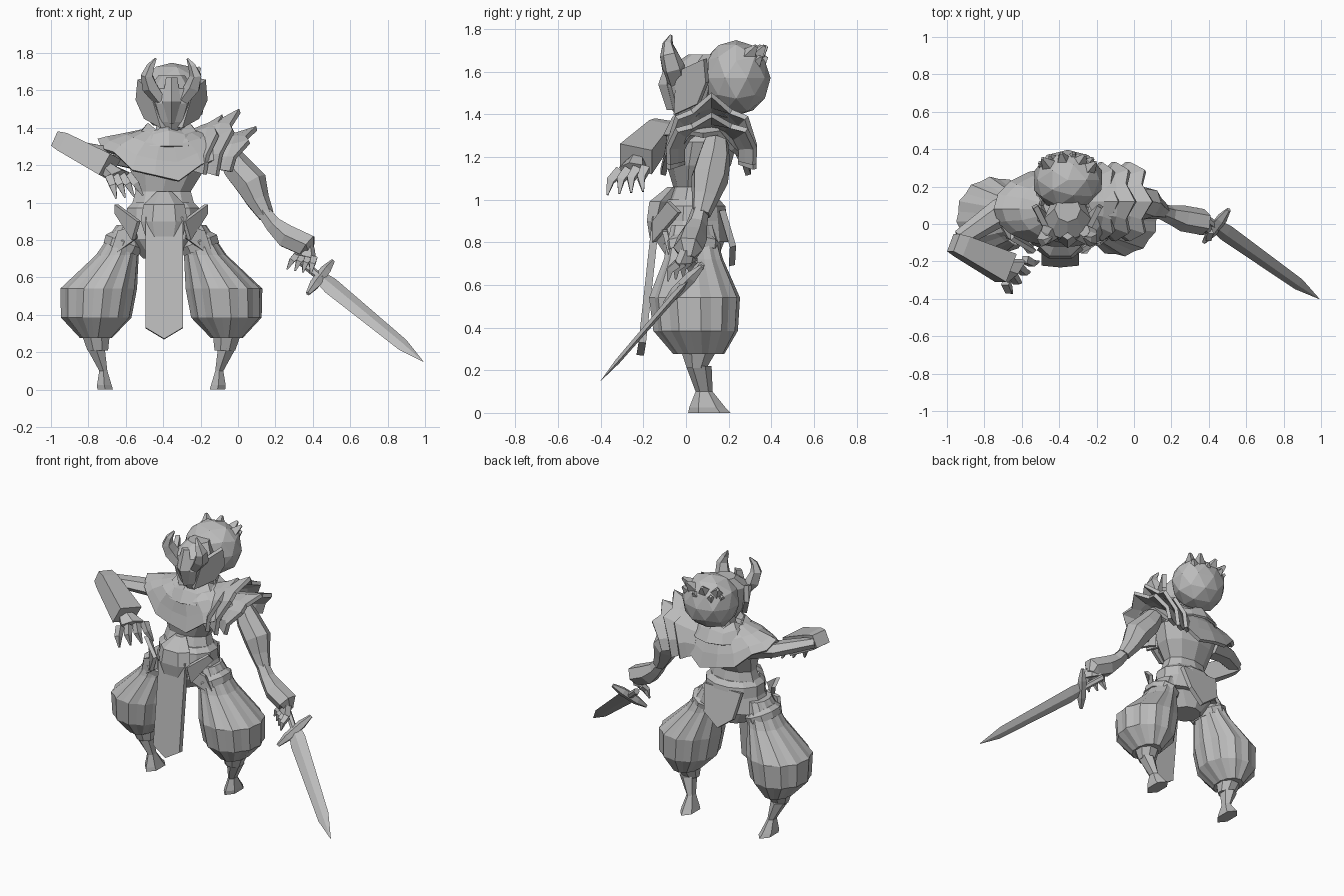
import bpy, bmesh, random
from math import sin, cos, pi, radians
from mathutils import Vector

random.seed(4)
cube = bpy.data.objects.get("Cube")
if cube:
    bpy.data.objects.remove(cube)

stone = bpy.data.materials.new("stone grey")
stone.use_nodes = True
colour = (0.5, 0.5, 0.5, 1)
stone.diffuse_color = colour
stone.node_tree.nodes["Principled BSDF"].inputs["Base Color"].default_value = colour
MIDDLE = -0.41
HEAD = -0.355


def finish(name, bm, thickness=0):
    bmesh.ops.recalc_face_normals(bm, faces=bm.faces)
    mesh = bpy.data.meshes.new(name)
    bm.to_mesh(mesh)
    bm.free()
    mesh.materials.append(stone)
    obj = bpy.data.objects.new(name, mesh)
    bpy.context.collection.objects.link(obj)
    if thickness:
        solid = obj.modifiers.new("thickness", "SOLIDIFY")
        solid.thickness = thickness
        solid.offset = 0
    return obj


def surface(name, rows, closed=True, caps=True, thickness=0):
    """Quads between rows of points."""
    bm = bmesh.new()
    grid = [[bm.verts.new(p) for p in row] for row in rows]
    count = len(rows[0])
    for low, high in zip(grid, grid[1:]):
        for i in range(count if closed else count - 1):
            j = (i + 1) % count
            bm.faces.new((low[i], low[j], high[j], high[i]))
    if caps:
        bm.faces.new(grid[0])
        bm.faces.new(grid[-1])
    return finish(name, bm, thickness)


def loft(name, rings, sides=8, flat=False, pleat=0, phase=0.5, side=None):
    """Rings of (x, y, z, width radius, depth radius), level or square to the path."""
    centres = [Vector(r[:3]) for r in rings]
    rows = []
    for k, ring in enumerate(rings):
        ahead = centres[min(k + 1, len(rings) - 1)] - centres[max(k - 1, 0)]
        ahead = Vector((0, 0, 1)) if flat else ahead.normalized()
        across = (side or Vector((0, 1, 0)).cross(ahead)).normalized()
        up = ahead.cross(across)
        row = []
        for i in range(sides):
            a = (i + phase) * 2 * pi / sides
            fold = 1 - pleat * (i % 2)
            row.append(centres[k] + fold * (across * cos(a) * ring[3] + up * sin(a) * ring[-1]))
        rows.append(row)
    return surface(name, rows)


def plate(name, points, thickness):
    bm = bmesh.new()
    bm.faces.new([bm.verts.new(p) for p in points])
    return finish(name, bm, thickness)


def both(builder, name, points, centre=MIDDLE, **options):
    """Left part, and its mirrored right twin."""
    builder("left_" + name, points, **options)
    builder("right_" + name, [(2 * centre - p[0], *p[1:]) for p in points], **options)


# Legs: pleated trousers, cuffs, shins with flared feet, thigh straps
both(loft, "trouser", [(-.06, .06, .275, .085, .12), (-.062, .045, .385, .19, .2),
                       (-.075, .04, .54, .207, .215), (-.175, .035, .72, .115, .14),
                       (-.235, .03, .88, .065, .1)], sides=24, flat=True, pleat=.06)
both(loft, "cuff", [(-.07, .05, .21, .06, .05), (-.06, .06, .29, .08, .09)], flat=True)
both(loft, "shin", [(-.11, .11, 0, .048, .1), (-.105, .1, .025, .045, .085),
                    (-.1, .085, .1, .025, .04), (-.06, .06, .22, .055, .06)],
     sides=6, flat=True)
both(loft, "thigh_strap", [(-.195, .03, .75, .105, .13), (-.21, .03, .79, .11, .135),
                           (-.22, .03, .815, .085, .11)], sides=10)

# Torso, neck and belt
loft("torso", [(MIDDLE, .04, .7, .1, .1), (MIDDLE, .03, .83, .23, .16),
               (-.4, .03, .94, .19, .14), (-.4, .04, 1.06, .155, .1),
               (-.38, .06, 1.16, .2, .15), (-.38, .08, 1.27, .24, .16),
               (-.37, .09, 1.36, .14, .12)], sides=10, flat=True)
loft("neck", [(-.37, .1, 1.3, .09, .09), (HEAD, .12, 1.46, .08, .08)], flat=True)
loft("belt", [(-.4, .03, .8, .25, .18), (-.4, .03, .9, .205, .17),
              (-.4, .03, .97, .2, .16), (-.4, .03, 1, .17, .13)], sides=12, flat=True)
both(plate, "hip_flap", [(-.29, -.15, .9), (-.17, -.08, .99), (-.17, -.03, .94),
                         (-.26, -.15, .8)], thickness=.025)
both(plate, "thigh_flap", [(-.27, -.1, .87), (-.18, -.1, .85), (-.13, -.06, .7),
                           (-.28, -.13, .81)], thickness=.025)
plate("back_tail", [(-.55, .17, .95), (-.27, .17, .95), (-.3, .22, .78),
                    (-.4, .215, .69), (-.52, .22, .78)], .03)

# Buckle and hanging cloth
loft("buckle", [(-.395, -.14, .82, .1, .035), (-.395, -.14, .9, .125, .05),
                (-.395, -.12, .99, .11, .06), (-.395, -.06, 1.06, .04, .03)],
     sides=6, flat=True, phase=0)
plate("loin_cloth", [(-.495, -.14, .92), (-.295, -.14, .92), (-.295, -.205, .33),
                     (-.395, -.215, .27), (-.495, -.205, .33)], .035)

# Shawl over the shoulders, with a ragged lower edge
COUNT = 18
rows = []
for rx, front, back, drop in ((.13, .1, .1, 0), (.23, .16, .16, .3),
                              (.32, .17, .19, .62), (.365, .19, .215, 1)):
    row = []
    for i in range(COUNT):
        a = 2 * pi * i / COUNT
        depth = back if sin(a) > 0 else front
        rag = .03 * (i % 2) * drop
        low = 1.1 + .2 * abs(cos(a)) ** 1.5 + rag
        row.append((-.38 + rx * cos(a), .08 + depth * sin(a), 1.38 + (low - 1.38) * drop))
    rows.append(row)
surface("shawl", rows, caps=False, thickness=.025)

# Folded collar around the neck, with raised points
rows = []
for radius, height, point in ((.2, 1.3, 0), (.16, 1.36, .02), (.13, 1.38, .04), (.1, 1.32, 0)):
    rows.append([(-.37 + radius * cos(2 * pi * i / 12), .1 + radius * sin(2 * pi * i / 12),
                  height + point * (i % 2)) for i in range(12)])
surface("collar", rows, caps=False, thickness=.015)

# Layered plates of the left shoulder guard, leaning outward
for layer, (x, reach, height) in enumerate(((-.25, .17, .24), (-.2, .21, .27), (-.14, .24, .18))):
    rows = []
    for step, grow in ((0, .7), (.55, .85), (1, 1.04)):
        row = []
        for i in range(9):
            t = radians(-104 + 26 * i)
            jag = .8 if i % 2 and step == 1 else 1
            row.append((x + reach * step * jag * (.35 + .65 * cos(t * .8)),
                        .12 + .2 * grow * sin(t),
                        1.21 + height * grow * jag * cos(t)))
        rows.append(row)
    surface(f"shoulder_plate_{layer + 1}", rows, closed=False, caps=False, thickness=.025)

# Head: faceted hair, mask, cheek guards, nose ridge and horns
bm = bmesh.new()
bmesh.ops.create_icosphere(bm, subdivisions=2, radius=.18)
for v in bm.verts:
    tousle = .07 if v.co.y > .05 and v.co.z > 0 else .03
    v.co *= 1 + random.uniform(-tousle, tousle)
    v.co = Vector((HEAD + v.co.x * 1.05, .235 + v.co.y * .92, 1.57 + v.co.z))
finish("hair", bm)
for k in range(8):
    a = k * pi / 7
    root = Vector((HEAD + .1 * cos(a), .28 + .05 * sin(a), 1.66 - .05 * (k % 2)))
    tip = root + Vector((.05 * cos(a), .05, .06))
    loft(f"hair_tuft_{k + 1}", [(*root, .05, .05), (*tip, .01, .01)], sides=4)
loft("mask", [(HEAD, .0, 1.36, .025, .03), (HEAD, .02, 1.43, .08, .09),
              (HEAD, .02, 1.53, .12, .125), (HEAD, .03, 1.61, .125, .12),
              (HEAD, .08, 1.68, .07, .07)], flat=True, phase=0)
loft("nose", [(HEAD, -.06, 1.42, .015, .03), (HEAD, -.09, 1.54, .05, .04),
              (HEAD, -.065, 1.67, .03, .02)], sides=4, flat=True, phase=0)
both(plate, "cheek_guard", [(-.31, -.05, 1.4), (-.22, .06, 1.45), (-.175, .1, 1.55),
                            (-.185, .09, 1.66), (-.25, -.04, 1.6)], centre=HEAD, thickness=.03)
both(loft, "horn", [(-.29, -.04, 1.55, .035, .05), (-.24, -.06, 1.62, .045, .055),
                    (-.225, -.08, 1.68, .035, .045), (-.245, -.085, 1.73, .022, .025),
                    (-.27, -.07, 1.77, .006, .006)], centre=HEAD, sides=5)

# Right arm bent forward, wide square sleeve
loft("right_upper_arm", [(-.56, .1, 1.25, .08, .09), (-.72, .06, 1.26, .05, .075),
                         (-.93, -.08, 1.31, .035, .05)], sides=6)
loft("right_sleeve", [(-.965, -.1, 1.335, .06, .07), (-.92, -.12, 1.315, .075, .08),
                      (-.685, -.235, 1.19, .09, .115)], sides=4)

# Left arm hanging outward
loft("left_upper_arm", [(-.06, .14, 1.27, .06), (-.01, .13, 1.19, .08), (.07, .11, 1.1, .09),
                        (.105, .09, 1.01, .065), (.15, .07, .93, .045)], sides=7)
loft("left_bracer", [(.13, .07, .96, .04), (.19, .05, .88, .05), (.26, .03, .82, .07),
                     (.37, .01, .77, .07), (.38, .01, .73, .03)], sides=6)


def hand(name, wrist, palm, tip, spread, size):
    """Broad palm with four tapered fingers fanned along the spread direction."""
    wrist, palm, tip, spread = map(Vector, (wrist, palm, tip, spread))
    loft(name + "_palm", [(*wrist, size * 1.2, size), (*palm, size * 2, size)],
         sides=6, side=spread)
    for f in range(4):
        shift = spread * (f - 1.5)
        knuckle = palm + shift
        end = tip + shift * 1.4
        bend = knuckle.lerp(end, .5) + Vector((0, -.015, .01))
        loft(f"{name}_finger_{f + 1}", [(*knuckle, size * .7), (*bend, size * .6),
                                        (*end, size * .15)], sides=4)


hand("right_hand", (-.7, -.23, 1.18), (-.635, -.25, 1.14), (-.58, -.285, 1.03),
     (.034, .04, .004), .042)
hand("left_hand", (.37, .01, .77), (.36, .0, .71), (.325, -.03, .63),
     (.03, -.026, -.006), .036)

# Sword: grip, guard and diamond-section blade
hilt, point = Vector((.44, -.01, .6)), Vector((.99, -.4, .15))
edge = Vector((.13, .17, .17)).normalized()
loft("sword_grip", [(*hilt.lerp(point, t), .022, .022) for t in (-.2, .02)], sides=6, side=edge)
loft("sword_guard", [(*(hilt + edge * s), r, r) for s, r in
                     ((-.14, .012), (-.06, .03), (.06, .03), (.14, .012))], sides=5)
loft("sword_blade", [(*hilt.lerp(point, t), w, w * .3) for t, w in
                     ((0, .045), (.1, .058), (.8, .042), (1, .002))],
     sides=4, phase=0, side=edge)
